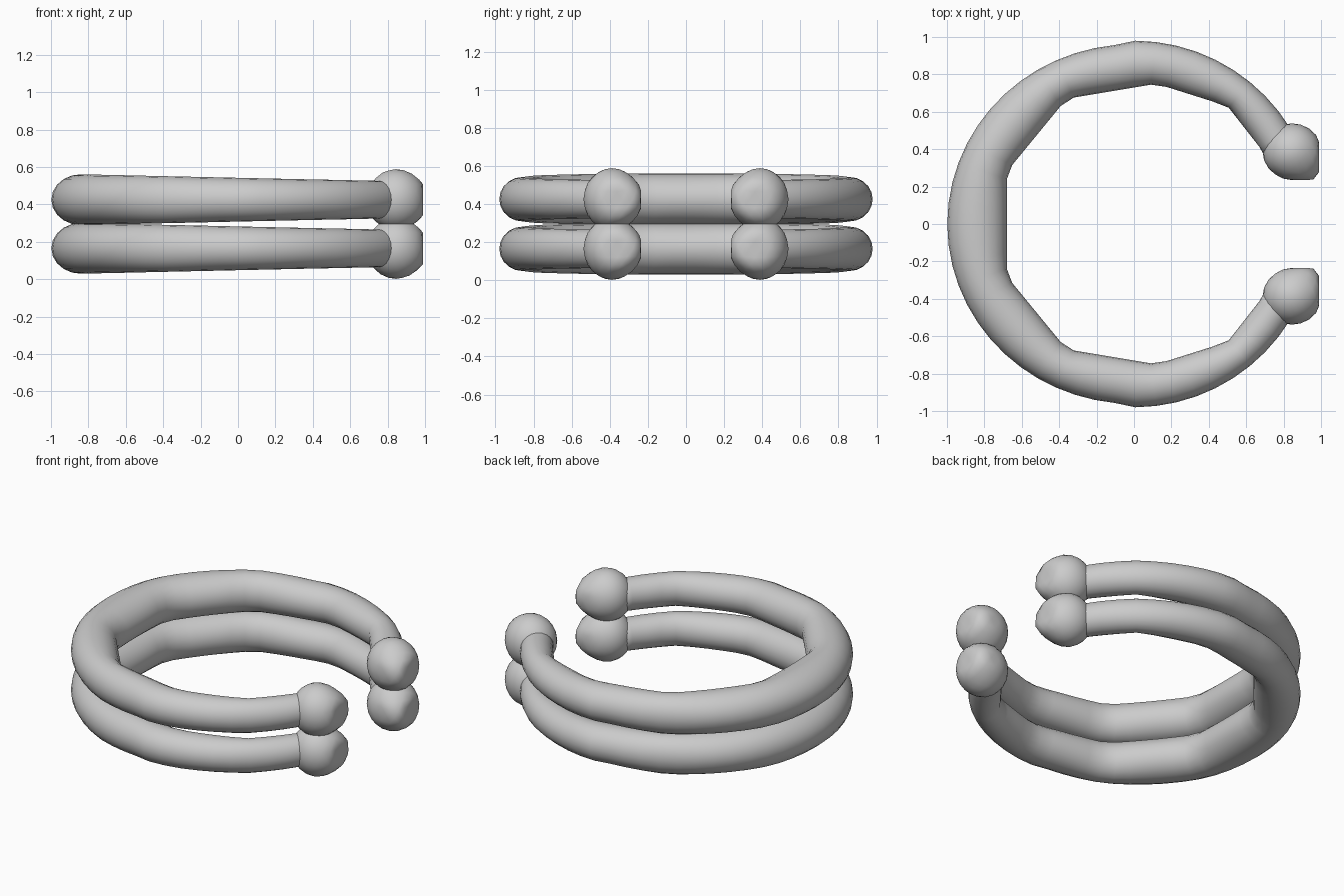
import bpy, bmesh, math
from mathutils import Vector

if "Cube" in bpy.data.objects:
    bpy.data.objects.remove(bpy.data.objects["Cube"])

# Inner outline of the band (upper half), faceted; mirrored across y
INNER = [(0.715, 0.33), (0.68, 0.40), (0.50, 0.63), (0.12, 0.75), (-0.36, 0.67), (-0.68, 0.28), (-0.68, 0.0)]
START = math.radians(25)
STEPS, SIDES = 48, 20


def inner_radius(a):
    # distance from the centre to the inner outline along angle a
    d = (math.cos(a), abs(math.sin(a)))
    for p, q in zip(INNER, INNER[1:]):
        ap, aq = math.atan2(p[1], p[0]), math.atan2(q[1], q[0])
        if ap - 1e-6 <= math.atan2(d[1], d[0]) <= aq + 1e-6:
            e = (q[0] - p[0], q[1] - p[1])
            return (p[0] * e[1] - p[1] * e[0]) / (d[0] * e[1] - d[1] * e[0])
    return 0.69


def finish(bm, name):
    bmesh.ops.recalc_face_normals(bm, faces=bm.faces)
    for f in bm.faces:
        f.smooth = True
    me = bpy.data.meshes.new(name)
    bm.to_mesh(me)
    bm.free()
    ob = bpy.data.objects.new(name, me)
    bpy.context.collection.objects.link(ob)


def open_ring(name, z):
    bm = bmesh.new()
    rings = []
    for i in range(STEPS + 1):
        a = START + (2 * math.pi - 2 * START) * i / STEPS
        back = (1 - math.cos(a)) / 2
        ri = inner_radius(a)
        ro = 0.98 + 0.018 * math.cos(2 * a) * (back > 0.5)
        mid, half = (ri + ro) / 2, (ro - ri) / 2
        h = 0.098 + 0.038 * back
        ring = []
        for k in range(SIDES):
            t = 2 * math.pi * k / SIDES
            r = mid + half * math.cos(t)
            ring.append(bm.verts.new((r * math.cos(a), r * math.sin(a), z + h * math.sin(t))))
        rings.append(ring)
    for A, B in zip(rings, rings[1:]):
        for k in range(SIDES):
            n = (k + 1) % SIDES
            bm.faces.new((A[k], A[n], B[n], B[k]))
    bm.faces.new(rings[0])
    bm.faces.new(rings[-1])
    finish(bm, name)


def end_knob(name, z, side):
    # ball swollen toward the opening, flattened at its outer face
    bm = bmesh.new()
    bmesh.ops.create_icosphere(bm, subdivisions=3, radius=1)
    d = Vector((0.75, -0.66, 0))
    for v in bm.verts:
        n = v.co.normalized()
        s = 0.15 * (1 + 0.25 * max(0, n.dot(d)) ** 3)
        x = min(0.845 + n.x * s * 1.05, 0.99)
        y = max(0.388 + n.y * s, 0.235)
        v.co = (x, side * y, z + n.z * 0.163)
    finish(bm, name)


for level, z in (("lower", 0.165), ("upper", 0.425)):
    open_ring(level + "_ring", z)
    for label, side in (("front", -1), ("back", 1)):
        end_knob(f"{level}_{label}_knob", z, side)
